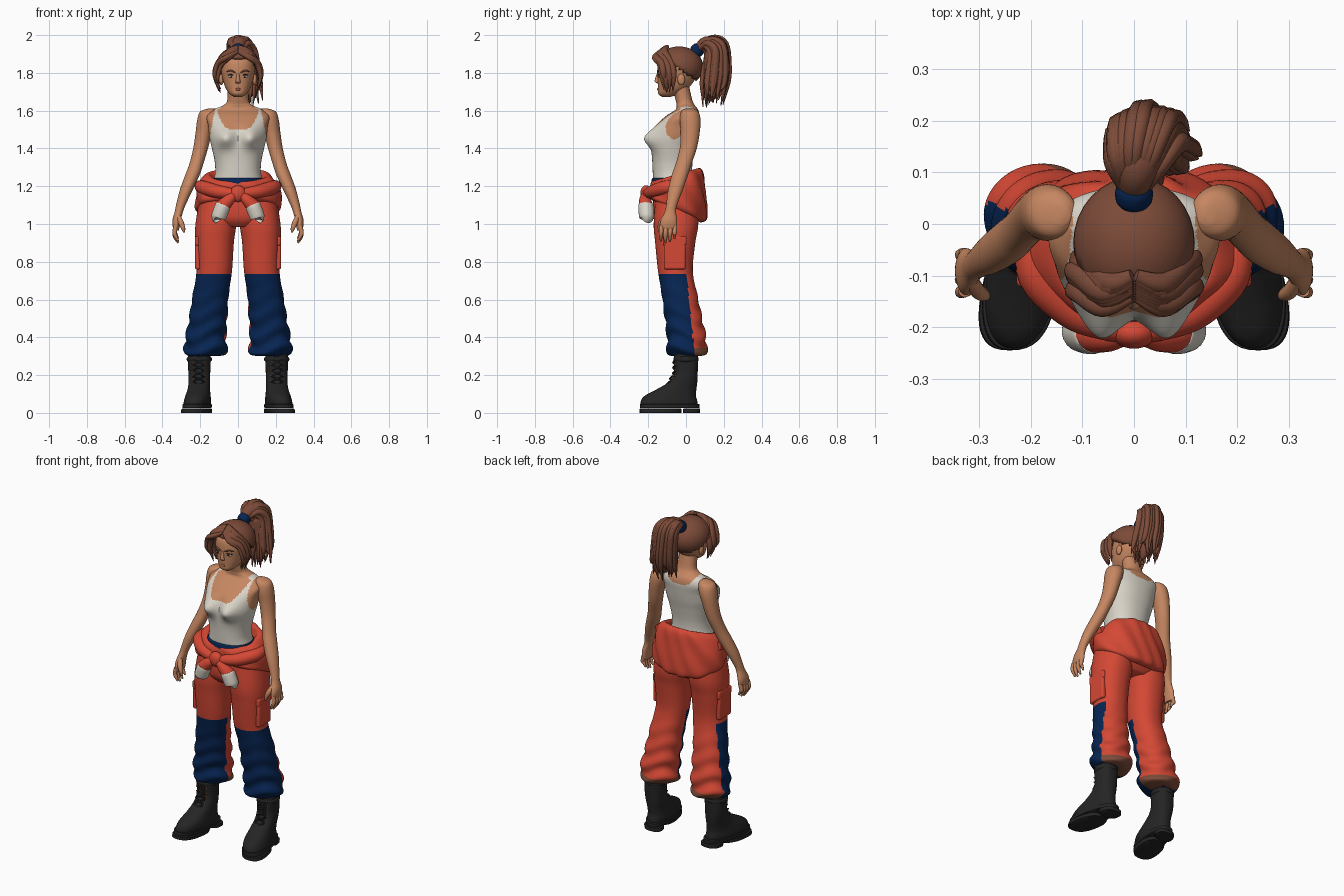
import bpy, bmesh, math, random
from mathutils import Vector

random.seed(4)
default_cube = bpy.data.objects.get("Cube")
if default_cube:
    bpy.data.objects.remove(default_cube, do_unlink=True)


def material(name, red, green, blue):
    mat = bpy.data.materials.new(name)
    mat.use_nodes = True
    mat.diffuse_color = (red, green, blue, 1)
    shader = next(n for n in mat.node_tree.nodes if n.type == "BSDF_PRINCIPLED")
    shader.inputs["Base Color"].default_value = (red, green, blue, 1)
    shader.inputs["Roughness"].default_value = .8
    return mat


skin = material("skin", .56, .24, .12)
cloth_red = material("red cloth", .66, .065, .035)
navy = material("navy cloth", .002, .018, .085)
white = material("off white cloth", .7, .66, .58)
hair = material("brown hair", .2, .07, .04)
leather = material("black leather", .018, .018, .018)
lips = material("lips", .38, .1, .06)
brass = material("eyelet brass", .4, .13, .05)
parts = []


def finish(name, bm, mats, paint=None):
    bmesh.ops.recalc_face_normals(bm, faces=bm.faces)
    if paint:
        for face in bm.faces:
            face.material_index = paint(face.calc_center_median())
    mesh = bpy.data.meshes.new(name)
    bm.to_mesh(mesh)
    bm.free()
    for mat in mats:
        mesh.materials.append(mat)
    obj = bpy.data.objects.new(name, mesh)
    bpy.context.collection.objects.link(obj)
    parts.append(obj)
    return obj


def spline(rows, steps):
    """Smooth interpolation through rows of x, y, z, width radius, depth radius."""
    pts = [Vector(r) for r in rows]
    out = []
    for i in range(len(pts) - 1):
        b, c = pts[i], pts[i + 1]
        a = pts[i - 1] if i else b
        d = pts[i + 2] if i + 2 < len(pts) else c
        for k in range(steps):
            t = k / steps
            out.append(b + (c - a) * (t / 2) + (a * 2 - b * 5 + c * 4 - d) * (t * t / 2)
                       + (b * 3 - a - c * 3 + d) * (t ** 3 / 2))
    return out + [pts[-1]]


def loft(name, rows, *mats, sides=32, steps=5, power=2, flat=True, shape=None, paint=None):
    """Skin elliptical rings; flat rings are level, others stand across the path."""
    bm = bmesh.new()
    path = spline(rows, steps)
    u, v, rings, centres = Vector((1, 0, 0)), Vector((0, 1, 0)), [], []
    for i, row in enumerate(path):
        centre = row.to_3d() if len(row) == 3 else Vector(row[:3])
        if not flat:
            t = Vector(path[min(i + 1, len(path) - 1)][:3]) - Vector(path[max(i - 1, 0)][:3])
            t.normalize()
            if i == 0 and abs(t.x) > .8:
                u = Vector((0, 1, 0))
            u = (u - t * u.dot(t)).normalized()
            v = t.cross(u)
        ring = []
        for k in range(sides):
            a = math.tau * k / sides
            ca, sa = math.cos(a), math.sin(a)
            ca = math.copysign(abs(ca) ** (2 / power), ca)
            sa = math.copysign(abs(sa) ** (2 / power), sa)
            p = centre + u * ca * max(row[3], .001) + v * sa * max(row[4], .001)
            ring.append(bm.verts.new(shape(p, centre) if shape else p))
        rings.append(ring)
        centres.append(centre)
    for low, high in zip(rings, rings[1:]):
        for k in range(sides):
            n = (k + 1) % sides
            bm.faces.new((low[k], low[n], high[n], high[k]))
    for ring, centre in ((rings[0], centres[0]), (rings[-1], centres[-1])):
        tip = bm.verts.new(shape(centre.copy(), centre) if shape else centre)
        for k in range(sides):
            bm.faces.new((ring[k], ring[(k + 1) % sides], tip))
    return finish(name, bm, mats, paint)


def tube(name, points, mat, sides=10, depth=1, steps=5):
    return loft(name, [(x, y, z, r, r * depth) for x, y, z, r in points], mat,
                sides=sides, steps=steps, flat=False)


def ball(name, centre, size, mat, cut=None):
    bm = bmesh.new()
    bmesh.ops.create_uvsphere(bm, u_segments=32, v_segments=20, radius=1)
    for vert in bm.verts:
        vert.co = Vector(c + s * q for c, s, q in zip(centre, size, vert.co))
    if cut:
        bmesh.ops.delete(bm, geom=[q for q in bm.verts if cut(q.co)], context="VERTS")
    return finish(name, bm, [mat])


# Torso with the tank top painted on by its neckline and armholes
def bust(p, c):
    if p.y < c.y:
        bump = math.exp(-((abs(p.x) - .068) / .05) ** 2 - ((p.z - 1.455) / .05) ** 2)
        p.y -= .055 * bump
    return p


def tank(p):
    x = abs(p.x)
    scoop = (1.5 if p.y < -.03 else 1.57) + .1 * (x / .11) ** 4
    hole = .15 - .2 * max(0, p.z - 1.46)
    return 1 if p.z < 1.44 or (p.z < scoop and x < hole) else 0


loft("torso", [(0, -.06, 1.16, .16, .11), (0, -.07, 1.25, .125, .105), (0, -.072, 1.32, .122, .106),
               (0, -.068, 1.4, .138, .114), (0, -.058, 1.46, .152, .116), (0, -.045, 1.52, .158, .112),
               (0, -.018, 1.57, .165, .09), (0, .004, 1.605, .13, .06), (0, -.002, 1.63, .075, .048),
               (0, -.012, 1.66, .056, .044), (0, -.03, 1.74, .055, .045)],
     skin, white, sides=128, steps=9, power=2.2, shape=bust, paint=tank)

# Head and face
loft("head", [(0, -.105, 1.672, .02, .02), (0, -.092, 1.688, .044, .054), (0, -.068, 1.72, .066, .08),
              (0, -.05, 1.77, .082, .1), (0, -.045, 1.82, .09, .107), (0, -.04, 1.87, .085, .1),
              (0, -.04, 1.92, .04, .05)], skin, power=2.2)
loft("nose", [(0, -.145, 1.8, .006, .008), (0, -.153, 1.765, .011, .012), (0, -.151, 1.752, .014, .013),
              (0, -.143, 1.743, .008, .006)], skin, sides=12)
tube("mouth", [(-.024, -.135, 1.712, .002), (0, -.147, 1.713, .007), (.024, -.135, 1.712, .002)], lips)
for side, s in (("right", -1), ("left", 1)):
    ball(side + "_eye", (s * .036, -.136, 1.782), (.016, .008, .007), white)
    ball(side + "_iris", (s * .035, -.141, 1.782), (.007, .005, .007), leather)
    tube(side + "_eye_lash", [(s * .018, -.145, 1.785, .002), (s * .036, -.145, 1.791, .003),
                              (s * .055, -.131, 1.787, .002)], leather)
    tube(side + "_eyebrow", [(s * .014, -.152, 1.802, .003), (s * .04, -.146, 1.812, .005),
                             (s * .062, -.128, 1.806, .002)], hair)
    ball(side + "_ear", (s * .088, -.025, 1.765), (.012, .02, .03), skin)

# Hair: cap, swept fringe, tie and ponytail
cap = ball("hair_cap", (0, -.037, 1.832), (.118, .128, .108), hair,
           cut=lambda p: p.z < 1.785 - p.y * .62)
cap.modifiers.new("thickness", "SOLIDIFY").thickness = .02
for side, s in (("right", -1), ("left", 1)):
    for n in range(9):
        f, j = n / 8, random.uniform(-.008, .008)
        tube(side + "_fringe_lock", [
            (s * .004, -.1 - .04 * f, 1.94 - .03 * f, .012),
            (s * (.055 + j), -.115 - .045 * f, 1.912 - .03 * f, .021),
            (s * (.1 + j), -.08 - .055 * f, 1.845 + j, .02),
            (s * (.118 + j), -.065 - .06 * f, 1.775 + j * 2, .015),
            (s * (.098 + j), -.07 - .045 * f, 1.69 + random.uniform(0, .06), .002)], hair, depth=.7)
tube("hair_tie", [(0, .04, 1.905, .03), (0, .05, 1.912, .036), (0, .066, 1.925, .036),
                  (0, .076, 1.933, .03)], navy, sides=20)
tube("ponytail_core", [(0, .06, 1.92, .025), (.005, .105, 1.95, .042), (.02, .15, 1.925, .06),
                       (.03, .16, 1.85, .067), (.038, .15, 1.76, .06), (.045, .14, 1.69, .035),
                       (.05, .13, 1.65, .005)], hair, sides=20)
for n in range(40):
    a, spread = n * 2.4, .35 + .65 * math.sqrt(random.random())
    dx, dy = math.cos(a) * spread, math.sin(a) * spread
    tip = random.uniform(1.61, 1.72)
    tube("ponytail_lock", [
        (dx * .02, .065, 1.925 + dy * .015, .01),
        (.005 + dx * .05, .115 + dy * .025, 1.958 + dy * .028, .016),
        (.02 + dx * .068, .158 + dy * .052, 1.92 + dy * .035, .017),
        (.03 + dx * .074, .158 + dy * .07, 1.83, .016),
        (.04 + dx * .08, .148 + dy * .074, 1.74, .013),
        (.045 + dx * .07 + random.uniform(-.02, .02), .138 + dy * .06, tip, .002)], hair, sides=8)


# Trousers: navy knee panels at the front, brown turned hem at the back
def crumple(p, c):
    d = p - c
    turn = math.atan2(d.y, d.x)
    amount = .22 * max(0, .72 - p.z) * math.sin(62 * p.z + 2 * math.sin(2 * turn))
    return p + d * amount


def panel(p):
    edge = .005 + (.72 - p.z) * .1
    inner = abs(p.x) < .11 + (.72 - p.z) * .12
    if p.z < .735 and p.y < edge - (.06 if inner else 0):
        return 1
    return 2 if p.z < .345 else 0


loft("trouser_seat", [(0, -.055, 1.22, .15, .11), (0, -.05, 1.12, .2, .125), (0, -.05, 1.03, .21, .122),
                      (0, -.05, .985, .12, .09)], cloth_red, sides=48, power=2.3)
for side, s in (("right", -1), ("left", 1)):
    legs = [(.1, -.05, 1.15, .1, .11), (.117, -.053, 1, .108, .118), (.124, -.057, .9, .102, .106),
            (.126, -.056, .75, .094, .092), (.145, -.033, .62, .095, .094), (.158, -.013, .5, .1, .098),
            (.168, 0, .42, .104, .1), (.172, .005, .35, .112, .104), (.17, .005, .31, .1, .096),
            (.18, 0, .3, .065, .065)]
    loft(side + "_trouser_leg", [(s * x, *rest) for x, *rest in legs], cloth_red, navy, hair,
         sides=72, steps=9, power=2.2, shape=crumple, paint=panel)
    # Cargo pocket and flap
    for label, z, tall, wide in (("pocket", .835, .15, .115), ("pocket_flap", .91, .05, .125)):
        bm = bmesh.new()
        bmesh.ops.create_cube(bm, size=1)
        for vert in bm.verts:
            q = vert.co
            vert.co = (s * (.213 + q.x * .03), -.06 + q.y * wide, z + q.z * tall)
        box = finish(side + "_" + label, bm, [cloth_red])
        bevel = box.modifiers.new("soft edges", "BEVEL")
        bevel.width, bevel.segments = .01, 3


# Jacket tied round the waist
def hang(p, c):
    k = (p.z - 1.07) / .18
    p.z += (p.y + .05) * (-.43 + .67 * k)
    return p + (p - c) * .03 * math.sin(8 * math.atan2(p.y, p.x) + 30 * p.z)


loft("undershirt_band", [(0, -.068, 1.17, .15, .12), (0, -.069, 1.235, .134, .113),
                         (0, -.07, 1.245, .12, .1)], navy, power=2.2)
loft("tied_jacket", [(0, -.06, 1.225, .13, .1), (0, -.058, 1.262, .15, .118), (0, -.05, 1.245, .185, .138),
                     (0, -.047, 1.19, .218, .146), (0, -.043, 1.13, .226, .152), (0, -.043, 1.085, .22, .15),
                     (0, -.045, 1.065, .18, .12)], cloth_red, sides=64, power=2.2, shape=hang)
ball("sleeve_knot", (0, -.212, 1.16), (.042, .03, .045), cloth_red)
for side, s in (("right", -1), ("left", 1)):
    tube(side + "_sleeve", [(s * .2, -.02, 1.205, .025), (s * .19, -.1, 1.195, .036),
                            (s * .125, -.165, 1.175, .036), (s * .06, -.195, 1.165, .03),
                            (0, -.21, 1.16, .022)], cloth_red, sides=20)
    tube(side + "_sleeve_end", [(s * .01, -.21, 1.16, .02), (s * .045, -.217, 1.13, .03),
                                (s * .08, -.212, 1.095, .038), (s * .09, -.21, 1.08, .035)],
         cloth_red, sides=20)
    tube(side + "_cuff", [(s * .078, -.212, 1.1, .034), (s * .08, -.212, 1.095, .041),
                          (s * .102, -.208, 1.038, .04), (s * .104, -.208, 1.03, .03)], white, sides=20)

# Arms and hands
for side, s in (("right", -1), ("left", 1)):
    arm = [(.14, .018, 1.612, .015, .02), (.155, .02, 1.595, .045, .045), (.166, .022, 1.55, .05, .055),
           (.182, .022, 1.48, .043, .05), (.198, .012, 1.4, .039, .045), (.22, -.012, 1.32, .037, .042),
           (.241, -.032, 1.26, .038, .043), (.274, -.056, 1.18, .034, .039),
           (.303, -.076, 1.1, .025, .029), (.313, -.083, 1.065, .022, .03),
           (.325, -.09, 1.02, .022, .043), (.327, -.093, .98, .017, .045), (.324, -.093, .965, .01, .038)]
    loft(side + "_arm", [(s * x, *rest) for x, *rest in arm], skin, sides=32)
    for n, finger in enumerate(("index", "middle", "ring", "little")):
        y, drop = -.13 + n * .024, (.01, 0, .006, .022)[n]
        tube(side + "_" + finger + "_finger", [
            (s * .329, y, .99, .012), (s * .336, y - .002, .955, .012),
            (s * .33, y - .003, .925 + drop, .01), (s * .317, y - .003, .9 + drop, .005)], skin)
    tube(side + "_thumb", [(s * .318, -.105, 1.045, .013), (s * .303, -.13, 1.01, .015),
                           (s * .291, -.138, .98, .012), (s * .285, -.14, .955, .005)], skin)

# Boots: feet turn slightly outward and narrow at the heel
for side, s in (("right", -1), ("left", 1)):
    def splay(p, c):
        low = max(0, 1 - p.z / .2)
        x = p.x * (1 - low * 1.1 * max(0, p.y + .1))
        return Vector((s * (x + .205 - low * .17 * (p.y + .02)), p.y, p.z))

    loft(side + "_boot", [(0, -.09, .025, .07, .15), (0, -.09, .06, .07, .15), (0, -.083, .09, .066, .136),
                          (0, -.05, .125, .06, .105), (0, -.015, .165, .058, .075), (0, 0, .21, .058, .062),
                          (0, 0, .27, .06, .063), (0, 0, .315, .06, .062)],
         leather, sides=48, power=2.3, shape=splay)
    for label, y, wide, long, low in (("toe_sole", -.135, .073, .11, 0), ("heel", .03, .068, .045, 0),
                                      ("welt", -.086, .074, .158, .025)):
        loft(side + "_boot_" + label, [(0, y, low, wide * .97, long), (0, y, low + .004, wide, long),
                                       (0, y, low + .02, wide, long), (0, y, low + .022, wide * .9, long * .95)],
             leather, sides=40, steps=2, power=2.6, shape=splay)
    tube(side + "_boot_collar", [(s * .205, 0, .27, .06), (s * .205, 0, .278, .066),
                                 (s * .205, 0, .29, .066), (s * .205, 0, .298, .06)], leather, sides=32)
    for n in range(5):
        z = .14 + n * .029
        y = -.062 - max(0, .2 - z) * .55
        for k in (-1, 1):
            ball(side + "_eyelet", (s * .208 + k * .032, y + .006, z), (.005, .005, .005), brass)
            tube(side + "_lace", [(s * .208 - k * .03, y + .004, z, .005), (s * .208, y - .005, z + .012, .006),
                                  (s * .208 + k * .03, y + .008, z + .026, .005)], leather, sides=6)

# Smooth shading with crisp edges
bpy.ops.object.select_all(action="DESELECT")
for obj in parts:
    obj.select_set(True)
bpy.context.view_layer.objects.active = parts[0]
bpy.ops.object.shade_smooth_by_angle(angle=math.radians(50))
